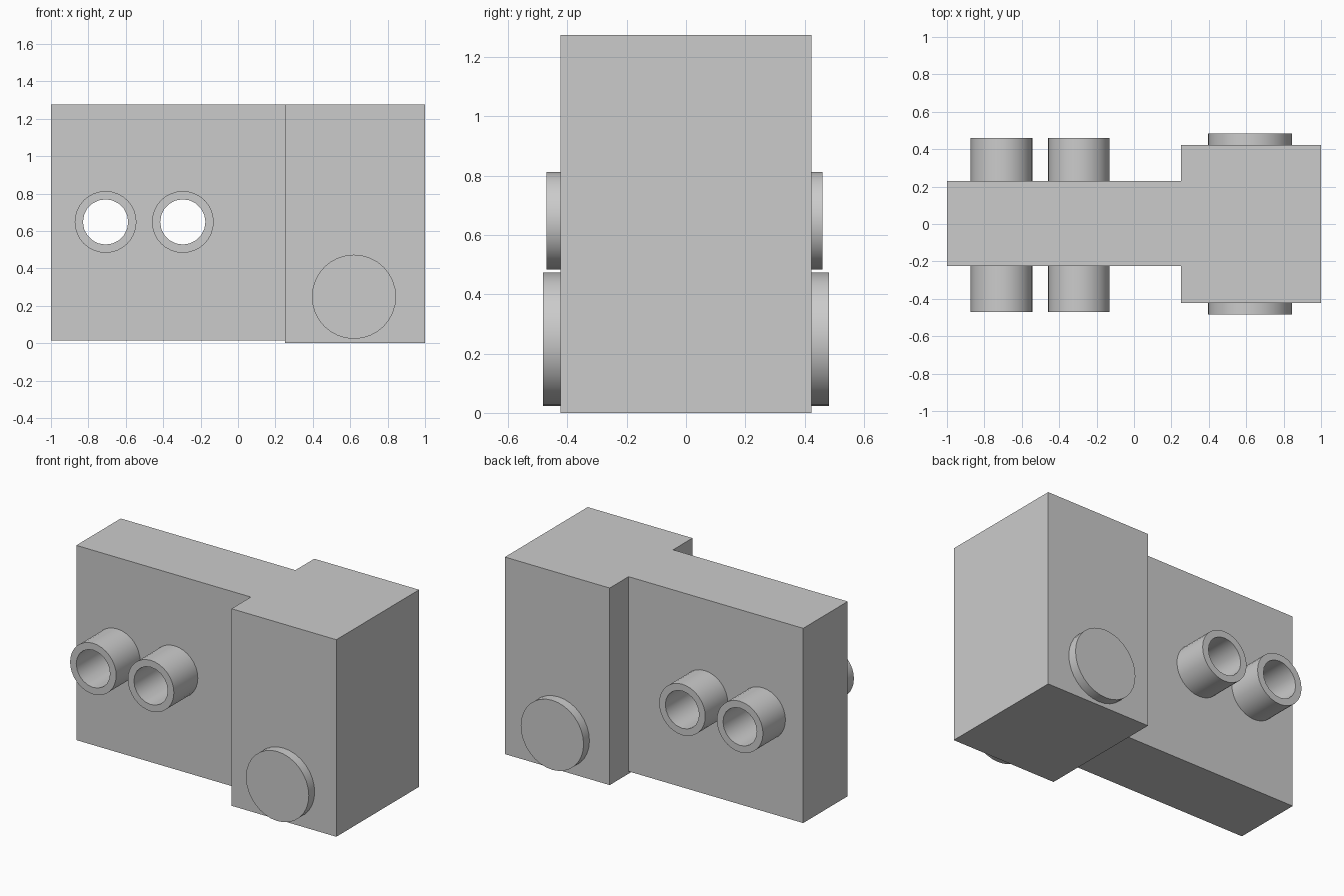
import bpy
import math

if "Cube" in bpy.data.objects:
    bpy.data.objects.remove(bpy.data.objects["Cube"], do_unlink=True)

grey = bpy.data.materials.new("plain grey")
grey.use_nodes = True
grey.diffuse_color = (0.6, 0.6, 0.6, 1)
grey.node_tree.nodes["Principled BSDF"].inputs["Base Color"].default_value = grey.diffuse_color


def finish(name):
    obj = bpy.context.object
    obj.name = name
    obj.data.materials.append(grey)
    return obj


def box(name, low, high):
    centre = [(a + b) / 2 for a, b in zip(low, high)]
    bpy.ops.mesh.primitive_cube_add(size=1, location=centre)
    bpy.context.object.scale = [b - a for a, b in zip(low, high)]
    bpy.ops.object.transform_apply(location=False, rotation=False, scale=True)
    return finish(name)


def rod(name, x, z, radius, front, back, sides=32):
    """Cylinder lying along the y axis."""
    bpy.ops.mesh.primitive_cylinder_add(
        vertices=sides, radius=radius, depth=back - front,
        location=(x, (front + back) / 2, z), rotation=(math.pi / 2, 0, 0))
    return finish(name)


def drill(target, x, z, radius, sides=32):
    """Cut a hole through the target along y."""
    cutter = rod("hole_cutter", x, z, radius, -1, 1, sides)
    cutter.hide_render = True
    bpy.ops.object.select_all(action="DESELECT")
    target.select_set(True)
    bpy.context.view_layer.objects.active = target
    cut = target.modifiers.new("hole", "BOOLEAN")
    cut.operation, cut.solver, cut.object = "DIFFERENCE", "EXACT", cutter
    bpy.ops.object.modifier_apply(modifier=cut.name)
    bpy.data.objects.remove(cutter, do_unlink=True)


def smooth(obj):
    bpy.ops.object.select_all(action="DESELECT")
    obj.select_set(True)
    bpy.context.view_layer.objects.active = obj
    bpy.ops.object.shade_smooth_by_angle(angle=math.radians(35))


# Thick end block and the thinner wall beside it
box("end_block", (0.25, -0.423, 0), (1, 0.423, 1.275))
wall = box("wall", (-1, -0.225, 0.015), (0.25, 0.23, 1.275))

# Open tubes passing through the wall
for name, x in (("outer_tube", -0.708), ("inner_tube", -0.295)):
    drill(wall, x, 0.648, 0.14)
    tube = rod(name, x, 0.648, 0.165, -0.47, 0.46)
    drill(tube, x, 0.648, 0.121, 20)
    smooth(tube)

# Round caps low on both faces of the block
smooth(rod("front_cap", 0.62, 0.248, 0.225, -0.483, -0.4))
smooth(rod("back_cap", 0.62, 0.248, 0.225, 0.4, 0.483))
